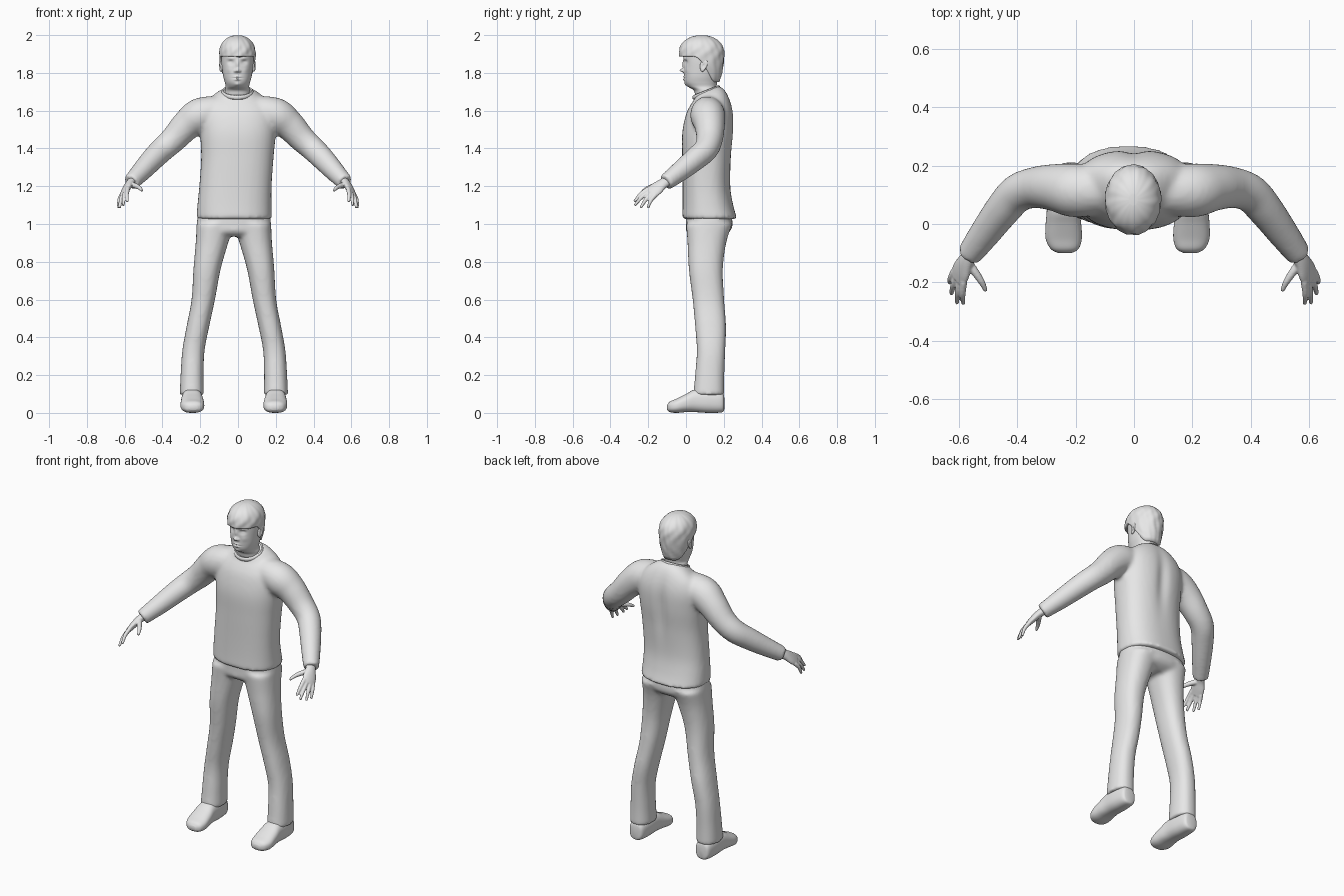
import bpy, bmesh
from math import sin, cos, pi, exp, sqrt, copysign
from mathutils import Vector

cube = bpy.data.objects.get("Cube")
if cube:
    bpy.data.objects.remove(cube)

grey = bpy.data.materials.new("plain grey")
grey.use_nodes = True
grey.diffuse_color = (0.8, 0.8, 0.8, 1)
grey.node_tree.nodes["Principled BSDF"].inputs["Base Color"].default_value = (0.8, 0.8, 0.8, 1)


def spline(rows, steps):
    """Catmull-Rom interpolation through rows of equal length."""
    out = []
    for i in range(len(rows) - 1):
        p, a, b, q = rows[max(i - 1, 0)], rows[i], rows[i + 1], rows[min(i + 2, len(rows) - 1)]
        for k in range(steps):
            t = k / steps
            out.append([v + t / 2 * (w - u + t * (2 * u - 5 * v + 4 * w - x + t * (3 * (v - w) + x - u)))
                        for u, v, w, x in zip(p, a, b, q)])
    return out + [list(rows[-1])]


def skin(bm, rings, closed=False):
    """Bridge rings of points with quads and cap the ends."""
    loops = [[bm.verts.new(p) for p in ring] for ring in rings]
    n = len(loops[0])
    pairs = list(zip(loops, loops[1:]))
    if closed:
        pairs.append((loops[-1], loops[0]))
    for a, b in pairs:
        for i in range(n):
            j = (i + 1) % n
            bm.faces.new((a[i], a[j], b[j], b[i]))
    if not closed:
        bm.faces.new(loops[0])
        bm.faces.new(loops[-1])


def oval(x0, x1, y0, y1, power=2.0, n=40):
    """Rounded outline filling a rectangle; starts at +x."""
    pts = []
    for i in range(n):
        c, s = cos(2 * pi * i / n), sin(2 * pi * i / n)
        u, v = (copysign(abs(w) ** (2 / power), w) for w in (c, s))
        pts.append(((x0 + x1 + u * (x1 - x0)) / 2, (y0 + y1 + v * (y1 - y0)) / 2))
    return pts


def tube(bm, rows, side=(0, 0, 1), steps=5, n=20):
    """Sweep an ellipse along x, y, z, wide radius, thin radius."""
    rows = spline(rows, steps)
    centres = [Vector(r[:3]) for r in rows]
    rings = []
    for i, r in enumerate(rows):
        t = (centres[min(i + 1, len(rows) - 1)] - centres[max(i - 1, 0)]).normalized()
        a = Vector(side)
        a = (a - t * a.dot(t)).normalized()
        b = t.cross(a)
        rings.append([centres[i] + a * r[3] * cos(2 * pi * k / n) + b * r[4] * sin(2 * pi * k / n)
                      for k in range(n)])
    skin(bm, rings)


def finish(name, bm, voxel=0, relax=0):
    """Make the object; a voxel size fuses overlapping volumes into one skin."""
    bmesh.ops.recalc_face_normals(bm, faces=bm.faces)
    mesh = bpy.data.meshes.new(name)
    bm.to_mesh(mesh)
    bm.free()
    ob = bpy.data.objects.new(name, mesh)
    bpy.context.scene.collection.objects.link(ob)
    if voxel:
        fuse = ob.modifiers.new("fuse", 'REMESH')
        fuse.mode, fuse.voxel_size = 'VOXEL', voxel
        soft = ob.modifiers.new("soften", 'SMOOTH')
        soft.factor, soft.iterations = 0.5, relax
        bpy.context.view_layer.update()
        baked = bpy.data.meshes.new_from_object(ob.evaluated_get(bpy.context.evaluated_depsgraph_get()))
        ob.modifiers.clear()
        ob.data = baked
    ob.data.materials.clear()
    ob.data.materials.append(grey)
    for p in ob.data.polygons:
        p.use_smooth = True
    return ob


def flip(rows, s, middle=0.0):
    """Shift rows sideways and mirror them for s = -1."""
    return [(middle + s * r[0], *r[1:]) for r in rows]


HIP = -0.022   # centre line of the lower body
HEAD = -0.003  # centre line of the head

# Sweater: body and both sleeves. Rows: z, x0, x1, y0, y1, tilt
bm = bmesh.new()
body = [(1.025, -.22, .18, -.02, .272, 0), (1.1, -.215, .177, -.018, .25, 0),
        (1.2, -.205, .178, -.018, .235, 0), (1.35, -.195, .188, -.02, .24, 0),
        (1.48, -.2, .2, -.02, .252, 0), (1.58, -.2, .2, .0, .252, 0),
        (1.64, -.175, .17, .025, .235, .1), (1.68, -.12, .115, .045, .205, .3),
        (1.705, -.08, .075, .045, .172, .4)]
skin(bm, [[(x, y, z + tilt * (y - .105)) for x, y in oval(x0, x1, y0, y1, 2.4)]
          for z, x0, x1, y0, y1, tilt in spline(body, 5)])
sleeve = [(.1, .115, 1.6, .08), (.2, .115, 1.575, .093), (.27, .125, 1.525, .082),
          (.34, .125, 1.45, .071), (.4, .105, 1.395, .066), (.45, .05, 1.345, .062),
          (.51, -.03, 1.28, .054), (.567, -.108, 1.22, .044)]
for s in (1, -1):
    tube(bm, [(*r, r[3]) for r in flip(sleeve, s)])
sweater = finish("sweater", bm, .011, 7)
for v in sweater.data.vertices:  # spine hollow
    if v.co.y > .15:
        v.co.y -= .014 * exp(-(v.co.x / .035) ** 2 - ((v.co.z - 1.48) / .16) ** 2)

# Collar band
bm = bmesh.new()
band = []
for x, y in oval(HEAD - .079, HEAD + .079, .04, .174, n=48):
    out = Vector((x - HEAD, y - .107, 0)).normalized()
    mid = Vector((x, y, 1.697 + .4 * (y - .107)))
    band.append([mid + out * .006 * cos(k * pi / 4) + Vector((0, 0, .012 * sin(k * pi / 4)))
                 for k in range(8)])
skin(bm, band, closed=True)
finish("collar", bm)

# Trousers: pelvis and two legs. Leg rows: inner, z, outer, y0, y1
bm = bmesh.new()
pelvis = [(1.08, .185, .0, .235), (1.0, .197, .0, .247), (.96, .19, .002, .232), (.935, .12, .03, .19)]
skin(bm, [[(x, y, z) for x, y in oval(HIP - w, HIP + w, y0, y1, 2.4)]
          for z, w, y0, y1 in spline(pelvis, 4)])
leg = [(.0, 1.0, .197, .0, .245), (.03, .9, .202, .008, .213), (.07, .76, .214, .015, .195),
       (.1, .6, .224, .035, .202), (.13, .46, .25, .048, .212), (.155, .33, .273, .057, .208),
       (.16, .2, .282, .048, .203), (.158, .095, .287, .038, .203)]
for s in (1, -1):
    skin(bm, [[(HIP + s * x, y, z) for x, y in oval(a, b, y0, y1, 2.3)]
              for a, z, b, y0, y1 in spline(leg, 6)])
finish("trousers", bm, .011, 6)

# Shoes. Rows: y, centre, half width, z0, z1
shoe = [(.203, .222, .02, .02, .08), (.19, .222, .044, .003, .11), (.12, .222, .054, .0, .125),
        (.05, .221, .056, .004, .125), (0, .22, .061, .004, .1), (-.05, .219, .062, .0, .075),
        (-.085, .216, .048, .004, .06), (-.1, .215, .022, .015, .042)]
for s, word in ((1, "left"), (-1, "right")):
    bm = bmesh.new()
    skin(bm, [[(HIP + s * x, y, z) for x, z in oval(c - w, c + w, z0, z1, 2.5)]
              for y, c, w, z0, z1 in spline(shoe, 5)])
    finish(word + "_shoe", bm)

# Hands: palm, four fingers and a thumb
palm = [(.55, -.085, 1.235, .028, .025), (.575, -.125, 1.212, .031, .021),
        (.592, -.16, 1.185, .041, .018), (.604, -.19, 1.162, .039, .013)]
tips = [(.585, -.274, 1.118), (.607, -.272, 1.098), (.626, -.24, 1.085), (.633, -.202, 1.084)]
thumb = [(.575, -.125, 1.21, .016, .016), (.545, -.165, 1.203, .014, .014),
         (.522, -.2, 1.192, .011, .011), (.508, -.23, 1.176, .007, .007)]
across = Vector((-.56, -.61, .56))
for s, word in ((1, "left"), (-1, "right")):
    bm = bmesh.new()
    tube(bm, flip(palm, s), (s * across.x, across.y, across.z))
    tube(bm, flip(thumb, s))
    for k, tip in enumerate(tips):
        base = Vector((.6, -.18, 1.17)) + across * (.03 - .02 * k)
        knuckle = base.lerp(Vector(tip), .5) + Vector((.004, -.004, .006))
        rows = [(*base, .012, .012), (*knuckle, .0105, .0105), (*tip, .007, .007)]
        tube(bm, flip(rows, s), (1, 0, 0))
    finish(word + "_hand", bm, .004, 4)

# Head and neck with sculpted face. Rows: z, half width, y0, y1
skull = [(1.63, .074, .07, .175), (1.68, .068, .05, .165), (1.708, .066, .04, .162),
         (1.728, .062, .01, .162), (1.75, .067, -.006, .165), (1.78, .075, -.01, .17),
         (1.82, .081, -.011, .18), (1.87, .086, -.012, .19), (1.92, .085, -.013, .19),
         (1.96, .07, .01, .17), (1.985, .04, .05, .13)]
# Face bumps: x, z, width, height, push
face = [(0, 1.845, .007, .022, .008), (0, 1.813, .009, .009, .023), (.013, 1.809, .006, .006, .01),
        (.036, 1.855, .014, .01, -.014), (.036, 1.853, .011, .006, .008), (.034, 1.876, .018, .006, .005),
        (0, 1.779, .017, .004, .007), (0, 1.765, .014, .005, .008), (0, 1.772, .024, .002, -.004),
        (0, 1.738, .015, .01, .006), (.045, 1.815, .015, .015, .003)]
face += [(-r[0], *r[1:]) for r in face if r[0]]
bm = bmesh.new()
rings = []
for z, w, y0, y1 in spline(skull, 9):
    ring = []
    for x, y in oval(-w, w, y0, y1, 2.15, 128):
        if y < .08:
            y -= sum(p * exp(-((x - bx) / bw) ** 2 - ((z - bz) / bh) ** 2) for bx, bz, bw, bh, p in face)
        ring.append((HEAD + x, y, z))
    rings.append(ring)
skin(bm, rings)
finish("head", bm)

# Hair: cap with a fringe in front and a low nape
bm = bmesh.new()
rings = []
steps = 22
for k in range(-1, steps):
    ring = []
    for i in range(96):
        a = 2 * pi * i / 96
        front = -sin(a)
        t = min(max((.35 - front) / 1.2, 0), 1)
        low = 1.886 - .135 * t * t * (3 - 2 * t)
        z = low + (1.999 - low) * sin(pi / 2 * max(k, 0) / (steps - 1))
        if z > 1.9:
            size = max(1 - ((z - 1.9) / .1) ** 2.3, 0) ** .5
        else:
            size = 1 - .22 * ((1.9 - z) / .15) ** 2
        size *= 1 + .014 * sin(9 * a + 4 * sin(28 * z)) + .008 * sin(17 * a + 40 * z)
        if k < 0:
            size *= .84
        ring.append((HEAD + .096 * size * cos(a), .083 + .12 * size * sin(a), z))
    rings.append(ring)
skin(bm, rings)
finish("hair", bm)

# Ears: flattened shells with a hollow
for s, word in ((1, "left"), (-1, "right")):
    bm = bmesh.new()
    bmesh.ops.create_uvsphere(bm, u_segments=24, v_segments=16, radius=1)
    for v in bm.verts:
        x, y, z = v.co
        dent = .008 * exp(-(y * y + z * z) * 4) if x > 0 else 0
        y = y * .019 * (1 + .25 * z)
        v.co = (HEAD + s * (.087 + .011 * x - dent + .2 * y), .093 + y + .007 * z, 1.838 + .032 * z)
    finish(word + "_ear", bm)
